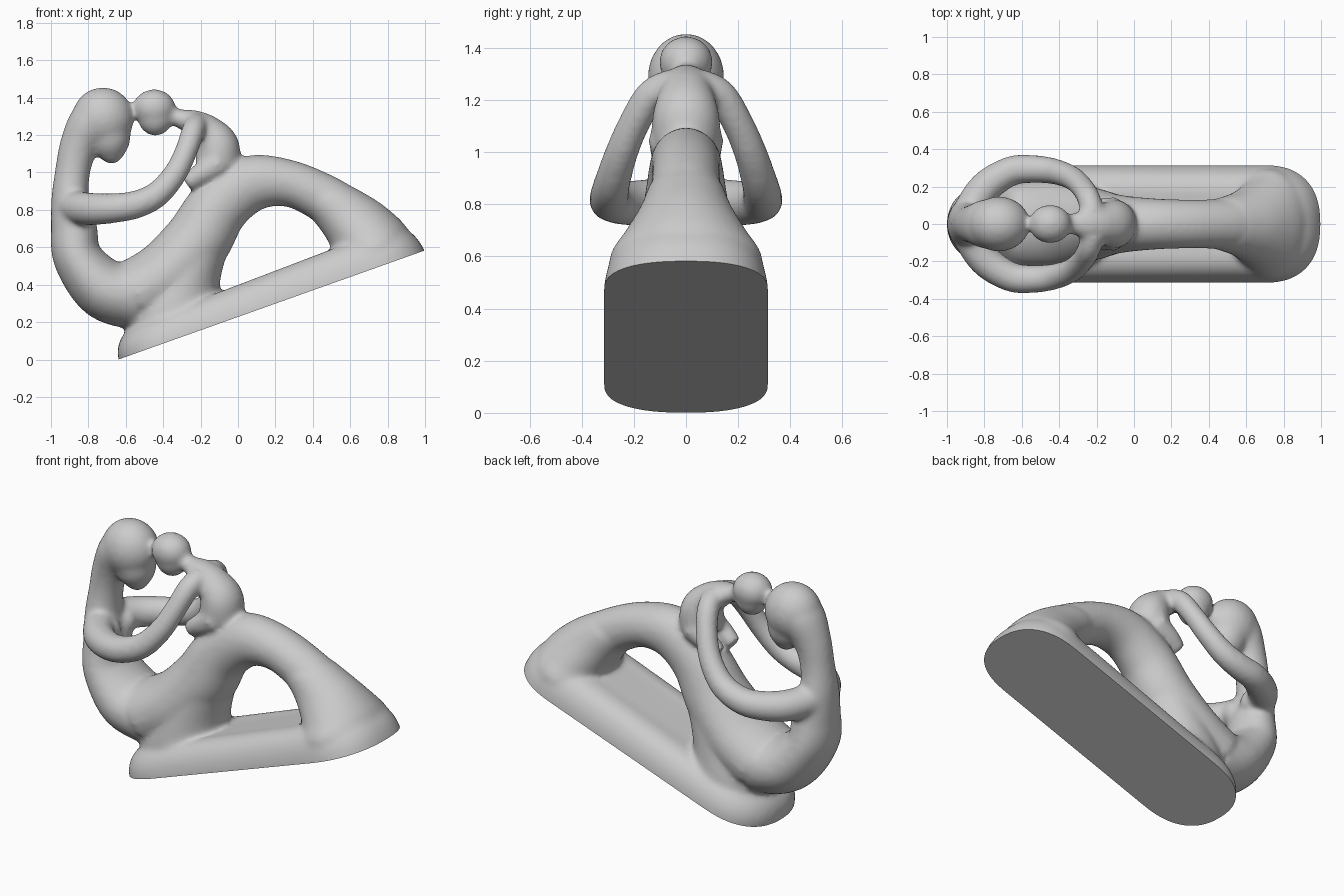
import bpy, bmesh, math
from mathutils import Vector, Matrix

if "Cube" in bpy.data.objects:
    bpy.data.objects.remove(bpy.data.objects["Cube"])

TILT = math.atan2(0.58, 1.63)
U = Vector((math.cos(TILT), 0, math.sin(TILT)))    # along the sloping plinth
W = Vector((-math.sin(TILT), 0, math.cos(TILT)))   # away from the plinth
Y = Vector((0, 1, 0))
ORIGIN = Vector((-0.64, 0, 0.0))


def on_slab(u, w, y=0):
    return ORIGIN + U * u + W * w + Y * y


def bridge(bm, rings):
    for a, b in zip(rings, rings[1:]):
        n = len(a)
        for i in range(n):
            bm.faces.new((a[i], a[(i + 1) % n], b[(i + 1) % n], b[i]))
    bm.faces.new(rings[0][::-1])
    bm.faces.new(rings[-1])


def resample(pts, sub=6):
    """Catmull-Rom through tuples of numbers."""
    out = []
    for i in range(len(pts) - 1):
        p0, p1, p2, p3 = (pts[max(i - 1, 0)], pts[i], pts[i + 1], pts[min(i + 2, len(pts) - 1)])
        for k in range(sub):
            t = k / sub
            out.append([0.5 * (2 * b + (c - a) * t + (2 * a - 5 * b + 4 * c - d) * t * t
                               + (3 * b - a - 3 * c + d) * t ** 3)
                        for a, b, c, d in zip(p0, p1, p2, p3)])
    out.append(list(pts[-1]))
    return out


def loft(bm, pts, fixed=False, n=28):
    """Oval tube through (x, y, z, in-plane radius, sideways radius)."""
    s = resample(pts)
    pos = [Vector(p[:3]) for p in s]
    rings = []
    for i, p in enumerate(s):
        t = (pos[min(i + 1, len(s) - 1)] - pos[max(i - 1, 0)]).normalized()
        side = (Y - t * Y.dot(t)).normalized()
        flat = side.cross(t)
        if fixed:
            side, flat = Y, U
        rings.append([bm.verts.new(pos[i] + flat * (p[3] * math.cos(a)) + side * (p[4] * math.sin(a)))
                      for a in (2 * math.pi * k / n for k in range(n))])
    bridge(bm, rings)


def slab_loft(bm, rows):
    """Ovals parallel to the plinth: (u, w, radius along u, radius along y)."""
    loft(bm, [(*on_slab(u, w), ru, ry) for u, w, ru, ry in rows], fixed=True)


def ball(bm, c, r, tilt=0):
    m = Matrix.Translation(c) @ Matrix.Rotation(tilt, 4, 'Y') @ Matrix.Diagonal((*r, 1))
    bmesh.ops.create_uvsphere(bm, u_segments=32, v_segments=20, radius=1, matrix=m)


def soft(v, e=0.84):
    """Squares off a circle a little."""
    return math.copysign(abs(v) ** e, v)


bm = bmesh.new()
# Plinth: tilted slab with rounded ends and upper edge (runs below the cut plane)
R, LENGTH = 0.315, 1.738
rings = []
for w, inset in ((-0.1, 0), (0, 0), (0.05, 0.008), (0.09, 0.022), (0.125, 0.042), (0.15, 0.065),
                 (0.17, 0.1), (0.178, 0.15)):
    ring = []
    for cu, start in ((LENGTH - R, -90), (R, 90)):
        for k in range(25):
            a = math.radians(start + 180 * k / 24)
            u = cu + (R - inset) * soft(math.cos(a))
            thick = 0.72 + 0.28 * min(max(u / 0.6, 0), 1)
            ring.append(bm.verts.new(on_slab(u, w * thick, (R - inset) * soft(math.sin(a)))))
    rings.append(ring)
bridge(bm, rings)
# Thigh, knee and shin arch
loft(bm, [(-0.55, 0, 0.345, 0.19, 0.235), (-0.38, 0, 0.45, 0.19, 0.23), (-0.22, 0, 0.63, 0.18, 0.195),
          (-0.1, 0, 0.82, 0.165, 0.16), (0.07, 0, 0.94, 0.152, 0.14), (0.28, 0, 0.94, 0.125, 0.13),
          (0.49, 0, 0.845, 0.13, 0.135), (0.61, 0, 0.76, 0.13, 0.15)])
# Hip block standing on the plinth
slab_loft(bm, [(0.37, 0.05, 0.28, 0.255), (0.37, 0.18, 0.27, 0.24), (0.50, 0.36, 0.255, 0.205),
               (0.68, 0.5, 0.2, 0.17)])
# Flared hem at the far end
slab_loft(bm, [(1.45, 0.03, 0.27, 0.30), (1.475, 0.12, 0.222, 0.29), (1.47, 0.2, 0.2, 0.24),
               (1.418, 0.325, 0.178, 0.178), (1.34, 0.45, 0.152, 0.14)])
# Adult torso, back and hair
loft(bm, [(-0.52, 0, 0.335, 0.18, 0.22), (-0.71, 0, 0.375, 0.165, 0.225), (-0.855, 0, 0.54, 0.132, 0.19),
          (-0.877, 0, 0.70, 0.124, 0.155), (-0.897, 0, 0.85, 0.102, 0.125), (-0.885, 0, 1.0, 0.094, 0.1),
          (-0.855, 0, 1.13, 0.102, 0.105), (-0.80, 0, 1.25, 0.115, 0.13), (-0.75, 0, 1.32, 0.11, 0.13)])
# Adult head and face
ball(bm, (-0.722, 0, 1.29), (0.165, 0.147, 0.165))
ball(bm, (-0.692, 0, 1.21), (0.118, 0.12, 0.15), math.radians(-8))
ball(bm, (-0.683, 0, 1.16), (0.085, 0.09, 0.115), math.radians(-8))
# Child head, neck and body
ball(bm, (-0.448, 0, 1.345), (0.114, 0.104, 0.1))
ball(bm, (-0.442, 0, 1.305), (0.098, 0.09, 0.11))
loft(bm, [(-0.42, 0, 1.33, 0.055, 0.055), (-0.33, 0, 1.295, 0.048, 0.055), (-0.25, 0, 1.268, 0.07, 0.09),
          (-0.17, 0, 1.22, 0.092, 0.105), (-0.11, 0, 1.14, 0.117, 0.129), (-0.11, 0, 1.03, 0.12, 0.13)])
for s in (-1, 1):
    # Embracing arm running from adult shoulder to child shoulder
    loft(bm, [(x, s * y, z, r, r) for x, y, z, r in (
        (-0.90, 0.03, 0.82, 0.09), (-0.80, 0.19, 0.805, 0.088), (-0.66, 0.282, 0.81, 0.08),
        (-0.54, 0.294, 0.83, 0.075), (-0.43, 0.282, 0.885, 0.07), (-0.335, 0.248, 0.995, 0.064),
        (-0.275, 0.194, 1.12, 0.061), (-0.24, 0.13, 1.22, 0.063), (-0.22, 0.05, 1.26, 0.062))])
    # Bust
    ball(bm, (-0.81, s * 0.08, 0.79), (0.065, 0.07, 0.075))
    # Child leg folded on the lap
    loft(bm, [(-0.1, s * 0.07, 1.05, 0.075, 0.075), (-0.2, s * 0.075, 0.99, 0.06, 0.06),
              (-0.275, s * 0.07, 0.94, 0.045, 0.045)])
bmesh.ops.recalc_face_normals(bm, faces=bm.faces)
mesh = bpy.data.meshes.new("sculpture")
bm.to_mesh(mesh)
bm.free()
sculpture = bpy.data.objects.new("embracing_figures_on_plinth", mesh)
bpy.context.collection.objects.link(sculpture)

# Fuse the parts and soften the joins
rm = sculpture.modifiers.new("fuse", 'REMESH')
rm.mode = 'VOXEL'
rm.voxel_size = 0.013
sm = sculpture.modifiers.new("soften", 'SMOOTH')
sm.factor = 0.5
sm.iterations = 16
bpy.context.view_layer.update()
fused = bpy.data.meshes.new_from_object(sculpture.evaluated_get(bpy.context.evaluated_depsgraph_get()))
sculpture.modifiers.clear()

# Slice the underside flat so its rim stays crisp
bm = bmesh.new()
bm.from_mesh(fused)
# the hips overhang the near end, so only geometry under the plinth plane is removed
cut = bmesh.ops.bisect_plane(bm, geom=bm.verts[:] + bm.edges[:] + bm.faces[:], dist=1e-5,
                             plane_co=ORIGIN, plane_no=W, clear_inner=True)
rim = [e for e in cut["geom_cut"] if isinstance(e, bmesh.types.BMEdge)]
bmesh.ops.contextual_create(bm, geom=rim)
bmesh.ops.recalc_face_normals(bm, faces=bm.faces)
bm.to_mesh(fused)
bm.free()
sculpture.data = fused
bpy.context.view_layer.objects.active = sculpture
sculpture.select_set(True)
bpy.ops.object.shade_smooth_by_angle(angle=math.radians(45))
